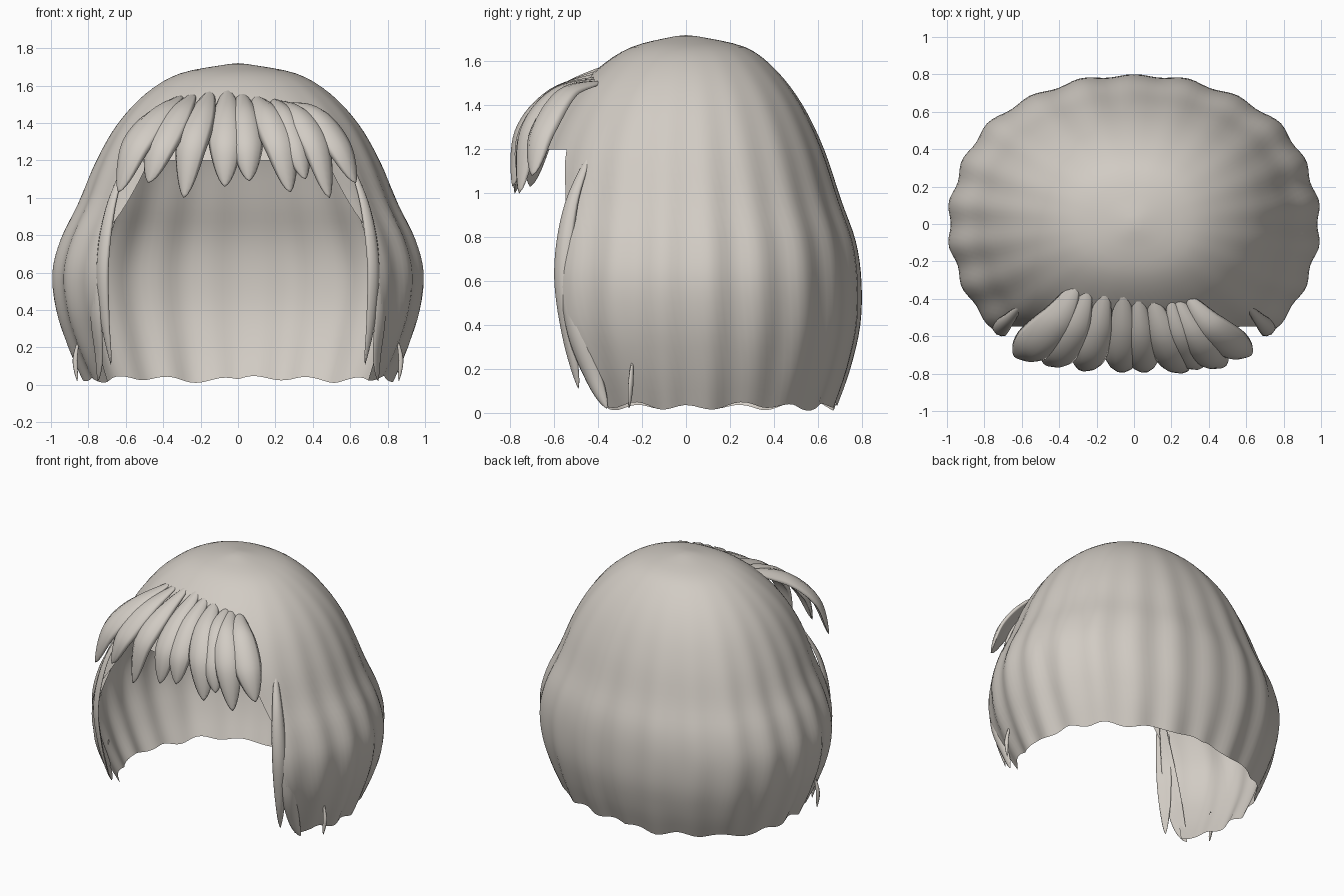
import bpy, math
from mathutils import Vector

if "Cube" in bpy.data.objects:
    bpy.data.objects.remove(bpy.data.objects["Cube"])

hair = bpy.data.materials.new("warm light grey hair")
hair.diffuse_color = (0.64, 0.60, 0.55, 1)
hair.use_nodes = True
hair.node_tree.nodes["Principled BSDF"].inputs["Base Color"].default_value = hair.diffuse_color


def make_object(name, verts, faces):
    mesh = bpy.data.meshes.new(name)
    mesh.from_pydata(verts, [], faces)
    mesh.materials.append(hair)
    for p in mesh.polygons:
        p.use_smooth = True
    ob = bpy.data.objects.new(name, mesh)
    bpy.context.collection.objects.link(ob)
    return ob


def spline(pts, n):
    """Catmull-Rom curve through pts, n steps per span."""
    out = []
    for i in range(len(pts) - 1):
        a, b = pts[max(i - 1, 0)], pts[i]
        c, d = pts[i + 1], pts[min(i + 2, len(pts) - 1)]
        for k in range(n):
            t = k / n
            out.append(0.5 * (2 * b + (c - a) * t + (2 * a - 5 * b + 4 * c - d) * t * t
                              + (3 * b - a - 3 * c + d) * t ** 3))
    return out + [pts[-1]]


# Cap: rows of height, half width, back depth, front depth, front opening angle
ROWS = [Vector(r) for r in (
    (1.715, 0.05, 0.05, 0.05, 0.66), (1.665, 0.31, 0.27, 0.25, 0.66),
    (1.56, 0.49, 0.41, 0.41, 0.66), (1.40, 0.64, 0.53, 0.56, 0.66),
    (1.20, 0.755, 0.625, 0.67, 0.66), (0.97, 0.85, 0.70, 0.73, 0.75),
    (0.78, 0.94, 0.765, 0.77, 0.82), (0.60, 0.985, 0.79, 0.79, 0.82),
    (0.40, 0.965, 0.785, 0.78, 0.86), (0.20, 0.90, 0.74, 0.71, 0.93),
    (0.03, 0.825, 0.68, 0.61, 0.97))]
SUB, GAP, SIDE = 4, 8, 56      # row steps, columns over half the opening, columns per side
OPEN = 4 * SUB                 # row where the face opening starts
rows = spline(ROWS, SUB)
COLS = 2 * (GAP + SIDE)


def cap_point(row, j):
    z, a, back, front, start = row
    h = j if j <= COLS // 2 else COLS - j
    if h <= GAP:
        ang = start * h / GAP
    else:
        ang = start + (math.pi - start) * (h - GAP) / SIDE
    s, c = math.sin(ang), math.cos(ang)
    k = (abs(s) ** 2.2 + abs(c) ** 2.2) ** (-1 / 2.2)
    fade = min(1, max(0, (1.7 - z) / 0.9))
    k *= 1 + fade * (0.011 * math.cos(22 * ang) + 0.005 * math.sin(9 * ang))
    low = max(0, 1 - z / 0.3)
    sign = 1 if j <= COLS // 2 else -1
    z += low * (0.014 * math.sin(17 * ang) + 0.008 * math.sin(7 * ang * sign))
    return (sign * a * s * k, -(front if c > 0 else back) * c * k, z)


verts = [cap_point(r, j) for r in rows for j in range(COLS)] + [(0, 0, 1.72)]
faces = [(len(verts) - 1, j, (j + 1) % COLS) for j in range(COLS)]
for i in range(len(rows) - 1):
    for j in range(COLS):
        if i >= OPEN and (j < GAP or j >= COLS - GAP):
            continue
        n = (j + 1) % COLS
        faces.append((i * COLS + j, (i + 1) * COLS + j, (i + 1) * COLS + n, i * COLS + n))
make_object("hair_cap", verts, faces)


def lock(name, path, width, thick, peak=0.5):
    """Leaf-shaped strand: flat lens section swept along path, pointed at the tip."""
    pts = spline([Vector(p) for p in path], 8)
    N, verts, faces = 10, [], []
    for i, p in enumerate(pts):
        t = i / (len(pts) - 1)
        tan = (pts[min(i + 1, len(pts) - 1)] - pts[max(i - 1, 0)]).normalized()
        out = Vector((p.x, p.y, 0.25)).normalized()
        side = tan.cross(out).normalized()
        nrm = side.cross(tan)
        u = 0.5 * t / peak if t < peak else 0.5 + 0.5 * (t - peak) / (1 - peak)
        w = max(0.02, math.sin(math.pi * u) ** 0.8)
        for k in range(N):
            g = 2 * math.pi * k / N
            x = math.cos(g)
            verts.append(p + side * (x * w * width / 2)
                         + nrm * (thick * w * (math.sin(g) * 0.5 - 0.6 * x * x)))
        if i:
            for k in range(N):
                a, b = (i - 1) * N + k, (i - 1) * N + (k + 1) % N
                faces.append((a, b, b + N, a + N))
    faces += [tuple(range(N))[::-1], tuple(range(len(verts) - N, len(verts)))]
    return make_object(name, verts, faces)


# Fringe: root x, y, z, tip x, y, z, width
FRINGE = [
    (-0.30, -0.31, 1.57, -0.64, -0.71, 1.03, 0.22),
    (-0.24, -0.33, 1.58, -0.48, -0.75, 1.08, 0.21),
    (-0.15, -0.34, 1.60, -0.29, -0.78, 1.00, 0.19),
    (-0.06, -0.34, 1.61, -0.07, -0.79, 1.06, 0.19),
    (0.02, -0.36, 1.59, 0.06, -0.79, 1.09, 0.18),
    (0.09, -0.38, 1.57, 0.28, -0.79, 1.03, 0.20),
    (0.19, -0.38, 1.55, 0.36, -0.77, 1.10, 0.17),
    (0.22, -0.38, 1.54, 0.49, -0.76, 1.00, 0.19),
    (0.28, -0.38, 1.53, 0.63, -0.70, 1.08, 0.19)]
for i, (rx, ry, rz, tx, ty, tz, w) in enumerate(FRINGE):
    path = [(rx, ry, rz - 0.02),
            (rx + (tx - rx) * 0.38, ry + (ty - ry) * 0.55, 1.46),
            (rx + (tx - rx) * 0.78, ry + (ty - ry) * 0.91, 1.28),
            (tx, ty, tz)]
    lock(f"fringe_lock_{i + 1}", path, w, 0.05, 0.55)

# Side locks, mirrored left and right: path, width, thickness
SIDES = {
    "long_front_lock": ([(0.60, -0.43, 1.20), (0.69, -0.53, 0.95), (0.735, -0.57, 0.65),
                         (0.72, -0.54, 0.35), (0.68, -0.49, 0.11)], 0.10, 0.03),
    "cheek_lock": ([(0.62, -0.47, 1.02), (0.74, -0.54, 0.70), (0.77, -0.51, 0.40),
                    (0.75, -0.42, 0.15), (0.75, -0.36, 0.02)], 0.11, 0.03),
    "small_side_tip": ([(0.855, -0.245, 0.24), (0.875, -0.255, 0.13),
                        (0.86, -0.26, 0.02)], 0.025, 0.02)}
for name, (path, w, th) in SIDES.items():
    for tag, s in (("right", 1), ("left", -1)):
        lock(f"{name}_{tag}", [(s * x, y, z) for x, y, z in path], w, th)
